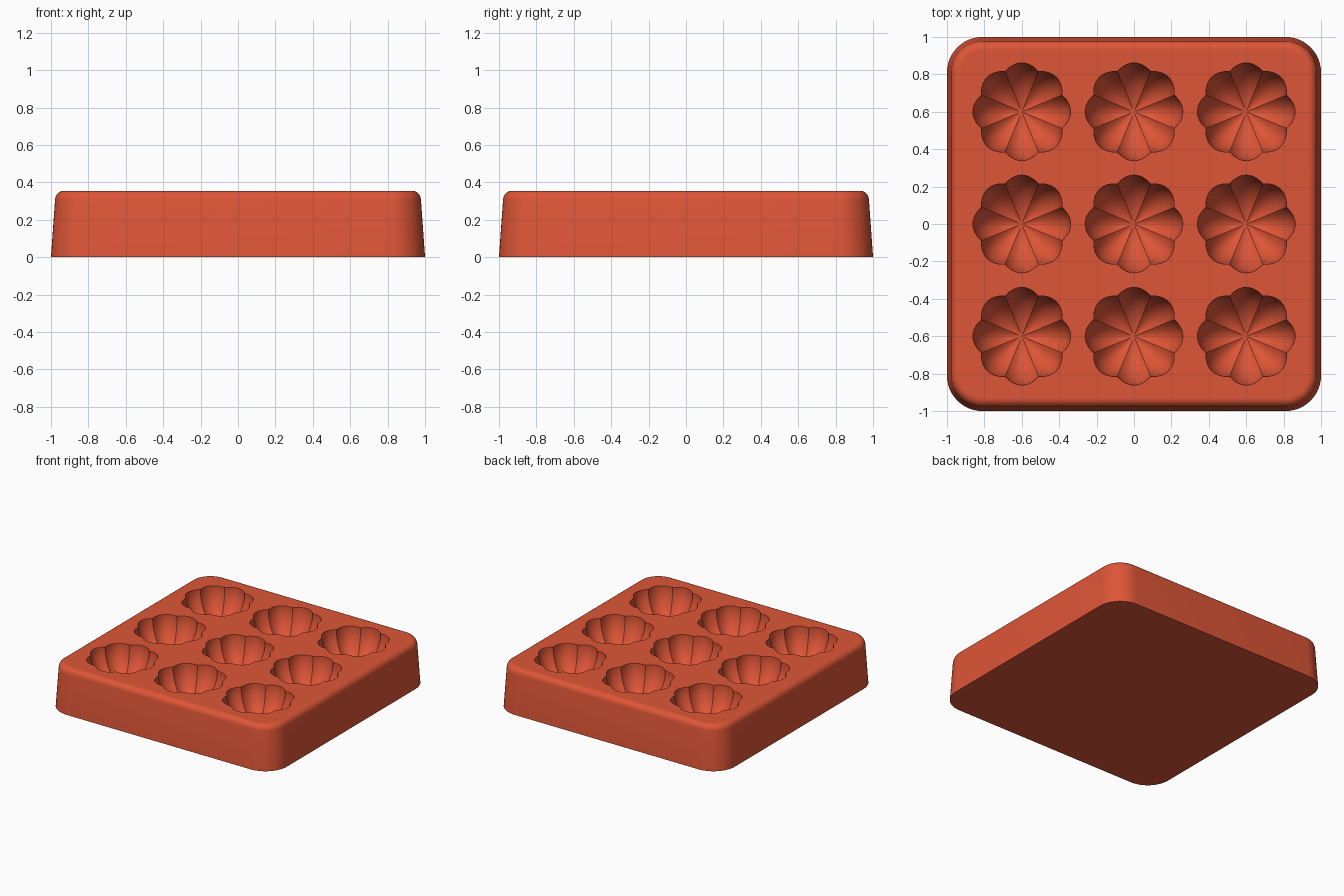
import bpy, bmesh
from math import sin, cos, pi

cube = bpy.data.objects.get("Cube")
if cube:
    bpy.data.objects.remove(cube, do_unlink=True)

HEIGHT, SPACING, RADIUS, LOBES = 0.355, 0.6, 0.262, 8

clay = bpy.data.materials.new("terracotta_red")
clay.use_nodes = True
clay.diffuse_color = (0.73, 0.092, 0.038, 1)
clay.node_tree.nodes["Principled BSDF"].inputs["Base Color"].default_value = clay.diffuse_color


def rounded_square(half, radius, z, steps=12):
    pts = []
    for k in range(4):
        sx, sy = [(1, 1), (-1, 1), (-1, -1), (1, -1)][k]
        for i in range(steps + 1):
            a = (k + i / steps) * pi / 2
            pts.append((sx * (half - radius) + radius * cos(a),
                        sy * (half - radius) + radius * sin(a), z))
    return pts


def loft(bm, rings):
    """Skin a stack of closed rings and cap both ends."""
    loops = [[bm.verts.new(p) for p in ring] for ring in rings]
    for low, high in zip(loops, loops[1:]):
        for i in range(len(low)):
            j = (i + 1) % len(low)
            bm.faces.new((low[i], low[j], high[j], high[i]))
    bm.faces.new(loops[0][::-1])
    bm.faces.new(loops[-1])


def make_object(name, bm):
    mesh = bpy.data.meshes.new(name)
    bm.to_mesh(mesh)
    bm.free()
    mesh.materials.append(clay)
    obj = bpy.data.objects.new(name, mesh)
    bpy.context.collection.objects.link(obj)
    return obj


# Tapered block with a rounded top edge
EDGE = 0.045
rings = [rounded_square(1, 0.19, 0), rounded_square(0.978, 0.168, HEIGHT - EDGE)]
for i in range(1, 7):
    a = i / 6 * pi / 2
    inset = EDGE * (1 - cos(a))
    rings.append(rounded_square(0.977 - inset, 0.167 - inset, HEIGHT - EDGE + EDGE * sin(a)))
rings.append(rounded_square(0.925, 0.115, HEIGHT))
bm = bmesh.new()
loft(bm, rings)
tray = make_object("mould_tray", bm)


# Lobed bowl: ridges run from the rim to the centre of the floor
def bowl_ring(cx, cy, phi, lift=0):
    pts = []
    count = LOBES * 12
    for i in range(count):
        t = 2 * pi * i / count
        pinch = 1 - 0.11 * sin(phi) * (1 - abs(cos(LOBES * t / 2)))
        r = RADIUS * pinch
        pts.append((cx + r * sin(phi) * cos(t), cy + r * sin(phi) * sin(t),
                    HEIGHT - r * cos(phi) + lift))
    return pts


bm = bmesh.new()
for ix in (-1, 0, 1):
    for iy in (-1, 0, 1):
        cx, cy = ix * SPACING, iy * SPACING
        stack = [bowl_ring(cx, cy, 0.02 + (pi / 2 - 0.02) * k / 16) for k in range(16)]
        stack.append(bowl_ring(cx, cy, pi / 2, 0.05))
        loft(bm, stack)
cutter = make_object("bowl_cutter", bm)
cutter.hide_render = True

# Cut the bowls and finish the shading
cut = tray.modifiers.new("bowls", "BOOLEAN")
cut.operation = "DIFFERENCE"
cut.solver = "EXACT"
cut.object = cutter
bpy.ops.object.select_all(action="DESELECT")
bpy.context.view_layer.objects.active = tray
tray.select_set(True)
bpy.ops.object.modifier_apply(modifier=cut.name)
bpy.data.objects.remove(cutter, do_unlink=True)
bpy.ops.object.shade_smooth_by_angle(angle=pi / 6)
